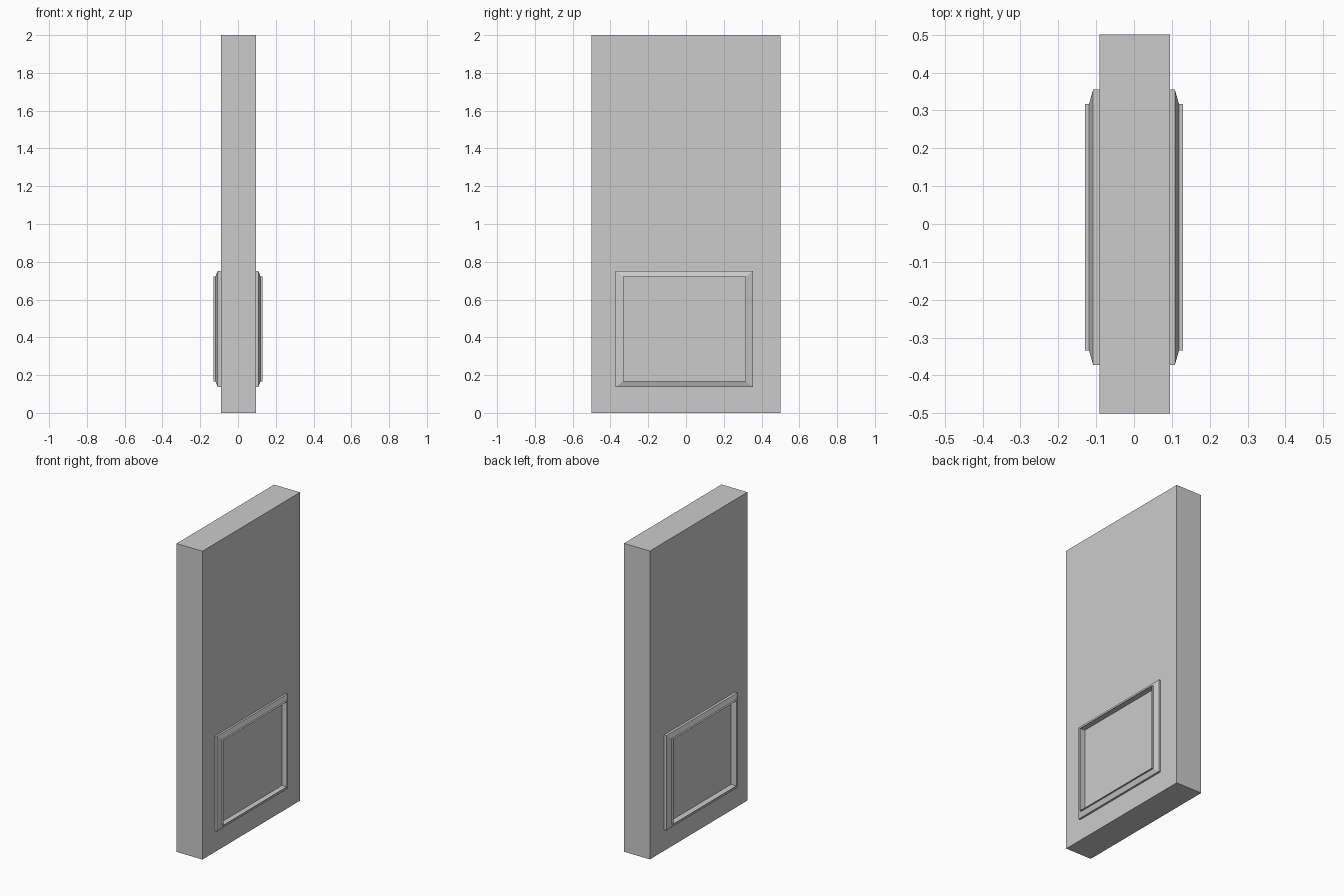
import bpy, bmesh

if "Cube" in bpy.data.objects:
    bpy.data.objects.remove(bpy.data.objects["Cube"])

SLAB_X = (-0.091, 0.095)
OUTER = (-0.372, 0.355, 0.137, 0.752)   # moulding outline: y min, y max, z min, z max
INSET_Y, INSET_Z = 0.040, 0.032         # moulding width along y and z


def make_object(name, bm):
    bmesh.ops.recalc_face_normals(bm, faces=bm.faces)
    mesh = bpy.data.meshes.new(name)
    bm.to_mesh(mesh)
    bm.free()
    obj = bpy.data.objects.new(name, mesh)
    bpy.context.collection.objects.link(obj)
    return obj


def moulding(name, side, base):
    """Mitred rectangular ring swept from a (width fraction, x) profile."""
    profile = [(0, base), (0, 0.108), (0.95, 0.119), (0.95, 0.130),
               (1.0, 0.130), (1.0, base)]
    y0, y1, z0, z1 = OUTER
    bm = bmesh.new()
    rings = []
    for t, x in profile:
        a, b = t * INSET_Y, t * INSET_Z
        corners = [(y0 + a, z0 + b), (y1 - a, z0 + b),
                   (y1 - a, z1 - b), (y0 + a, z1 - b)]
        rings.append([bm.verts.new((side * x, y, z)) for y, z in corners])
    for i, ring in enumerate(rings):
        nxt = rings[(i + 1) % len(rings)]
        for j in range(4):
            k = (j + 1) % 4
            bm.faces.new((ring[j], ring[k], nxt[k], nxt[j]))
    return make_object(name, bm)


# Door slab
bm = bmesh.new()
bmesh.ops.create_cube(bm, size=1)
for v in bm.verts:
    v.co.x = SLAB_X[0] if v.co.x < 0 else SLAB_X[1]
    v.co.z = 0 if v.co.z < 0 else 2
make_object("door_slab", bm)

# Raised panel moulding on both faces
moulding("panel_moulding_left", -1, -SLAB_X[0])
moulding("panel_moulding_right", 1, SLAB_X[1])
